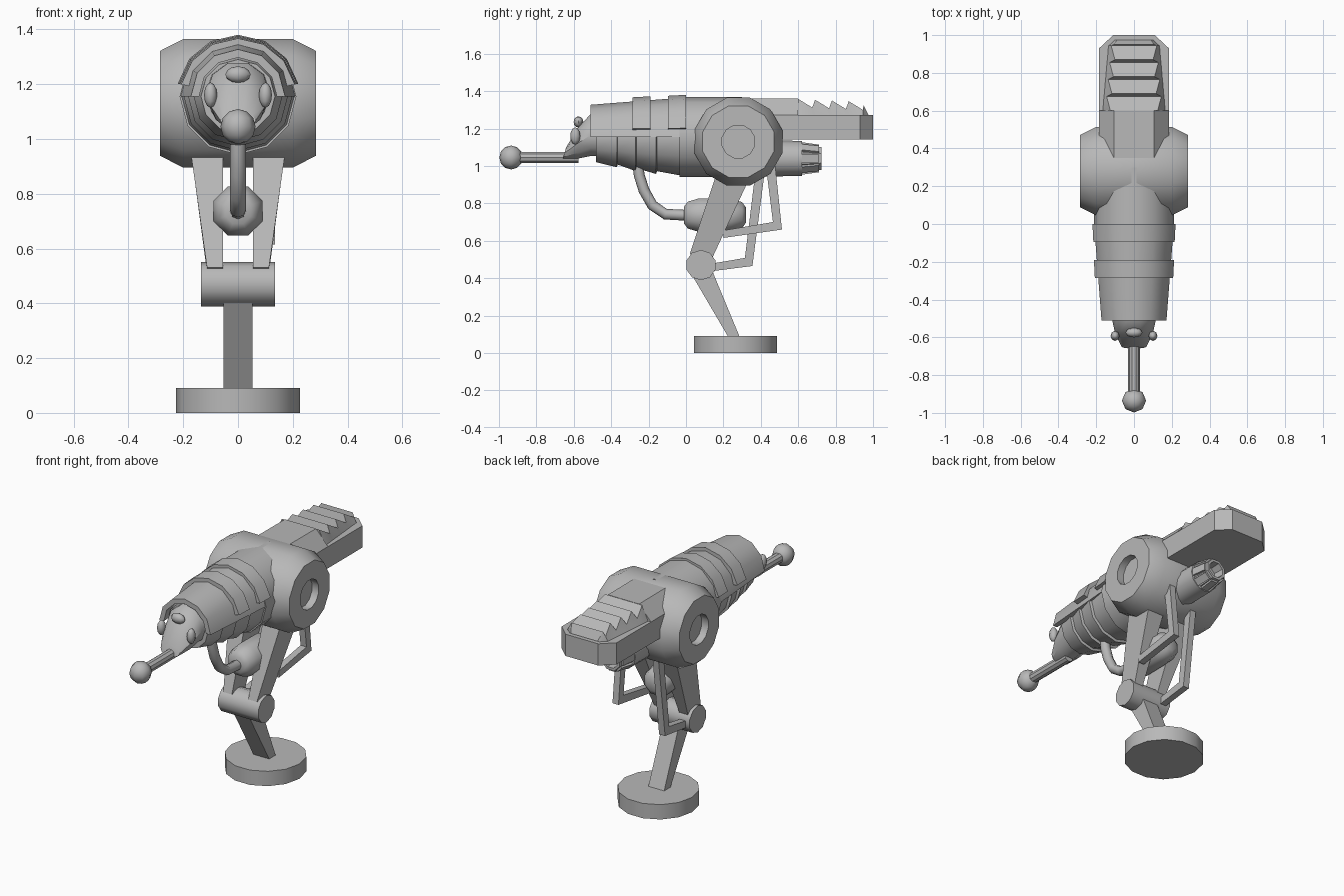
import bpy, bmesh, math
from mathutils import Vector

if "Cube" in bpy.data.objects:
    bpy.data.objects.remove(bpy.data.objects["Cube"])

grey = bpy.data.materials.new("plain_grey")
grey.diffuse_color = (0.48, 0.48, 0.48, 1)
grey.use_nodes = True
grey.node_tree.nodes["Principled BSDF"].inputs["Base Color"].default_value = grey.diffuse_color


def finish(name, bm, angle=35):
    bmesh.ops.recalc_face_normals(bm, faces=bm.faces)
    me = bpy.data.meshes.new(name)
    bm.to_mesh(me)
    bm.free()
    me.materials.append(grey)
    ob = bpy.data.objects.new(name, me)
    bpy.context.collection.objects.link(ob)
    bpy.ops.object.select_all(action='DESELECT')
    ob.select_set(True)
    bpy.context.view_layer.objects.active = ob
    bpy.ops.object.shade_smooth_by_angle(angle=math.radians(angle))
    return ob


def loft(name, rings, angle=35, loop=False):
    """Skin matching rings of points; cap the ends, or join them if loop."""
    bm = bmesh.new()
    vs = [[bm.verts.new(p) for p in r] for r in rings]
    n = len(vs[0])
    pairs = list(zip(vs, vs[1:])) + ([(vs[-1], vs[0])] if loop else [])
    for a, b in pairs:
        for i in range(n):
            j = (i + 1) % n
            bm.faces.new((a[i], a[j], b[j], b[i]))
    if not loop:
        bm.faces.new(vs[0])
        bm.faces.new(vs[-1])
    return finish(name, bm, angle)


def turned(name, axis, profile, centre, sides=12, offset=0, angle=35):
    """Solid of revolution along an axis; profile is (position, radius)."""
    rings = []
    for t, r in profile:
        ring = []
        for i in range(sides):
            a = 2 * math.pi * i / sides + math.radians(offset)
            u, v = r * math.cos(a), r * math.sin(a)
            p = {'x': (t, u, v), 'y': (u, t, v), 'z': (u, v, t)}[axis]
            ring.append(Vector(centre) + Vector(p))
        rings.append(ring)
    return loft(name, rings, angle)


def arch(name, y0, y1, r0, r1, thick, start, z=1.155, steps=6):
    """Curved shell over the top of the barrel."""
    rings = []
    for i in range(steps + 1):
        a = math.radians(start + (180 - 2 * start) * i / steps)
        rings.append([(r * math.cos(a), y, z + r * math.sin(a)) for y, r in
                      ((y0, r0), (y1, r1), (y1, r1 - thick), (y0, r0 - thick))])
    return loft(name, rings)


def ball(name, centre, scale, u=8, v=6):
    bm = bmesh.new()
    bmesh.ops.create_uvsphere(bm, u_segments=u, v_segments=v, radius=1)
    for p in bm.verts:
        p.co = Vector(c + s * q for c, s, q in zip(centre, scale, p.co))
    return finish(name, bm, 50)


def strut(name, x, half, path):
    """Flat bent bar in the y-z plane; path holds (outer, inner) point pairs."""
    return loft(name, [[(x - half, *a), (x + half, *a), (x + half, *b), (x - half, *b)]
                       for a, b in path], 20)


# Foot and leg
turned("foot", 'z', [(0, 0.227), (0.09, 0.227)], (0, 0.265, 0), 14)
strut("shin", 0, 0.053, [((0.03, 0.42), (0.14, 0.44)), ((0.275, 0.002), (0.322, 0.002))])
turned("knee", 'x', [(-0.135, 0.081), (0.135, 0.081)], (0, 0.08, 0.47), 10, 18, 40)
for s, side in ((-1, "left"), (1, "right")):
    loft("thigh_" + side, [
        [(s * 0.055, 0.02, 0.53), (s * 0.113, 0.02, 0.53),
         (s * 0.108, 0.125, 0.475), (s * 0.055, 0.125, 0.475)],
        [(s * 0.055, 0.19, 1.04), (s * 0.185, 0.19, 1.04),
         (s * 0.178, 0.37, 1.0), (s * 0.055, 0.37, 1.0)]], 20)

# Bent linkage bars behind the leg
strut("upper_linkage", 0.115, 0.02, [((0.475, 1.02), (0.425, 1.02)),
      ((0.513, 0.66), (0.465, 0.7)), ((0.2, 0.615), (0.2, 0.655))])
strut("lower_linkage", -0.088, 0.02, [((0.425, 1.0), (0.375, 1.0)),
      ((0.355, 0.465), (0.315, 0.508)), ((0.12, 0.435), (0.12, 0.475))])

# Hip drum with recessed ends
half = [(0.24, 0.09), (0.285, 0.09), (0.285, 0.198), (0.2, 0.243)]
turned("hip_drum", 'x', [(-x, r) for x, r in half] + half[::-1], (0, 0.28, 1.13), 12, 15)

# Barrel: stepped underside, rear section, upper shell, raised bands
turned("barrel_core", 'y', [(-0.48, 0.135), (-0.37, 0.162), (-0.365, 0.148),
       (-0.27, 0.182), (-0.265, 0.167), (-0.16, 0.198), (-0.155, 0.183),
       (-0.035, 0.205), (-0.035, 0.213), (0.3, 0.213)], (0, 0, 1.155))
arch("upper_shell", -0.51, 0.02, 0.172, 0.213, 0.03, 0)
arch("front_band", -0.285, -0.19, 0.212, 0.217, 0.04, 12)
arch("rear_band", -0.095, 0.0, 0.22, 0.225, 0.04, 12)

# Nose, its three bumps, and the rod with a ball tip
rings = []
for y, z, rx, rz, lean in ((-0.44, 1.165, 0.12, 0.12, 0), (-0.51, 1.165, 0.115, 0.118, 0),
                           (-0.58, 1.12, 0.1, 0.085, 0), (-0.65, 1.068, 0.065, 0.034, 0.01)):
    rings.append([(rx * math.cos(i * math.pi / 5), y + lean * math.sin(i * math.pi / 5),
                   z + rz * math.sin(i * math.pi / 5)) for i in range(10)])
loft("nose", rings, 40)
ball("top_bump", (0, -0.575, 1.235), (0.046, 0.026, 0.03))
for s in (-1, 1):
    ball("side_bump", (s * 0.1, -0.592, 1.16), (0.024, 0.027, 0.046))
turned("probe_rod", 'y', [(-0.9, 0.031), (-0.575, 0.031)], (0, 0, 1.045), 10)
ball("probe_tip", (0, -0.935, 1.045), (0.064, 0.063, 0.064), 8, 6)

# Tail: flat plate, sloped deck and row of sawtooth ridges
plan = [(-0.185, 0.28), (-0.185, 0.93), (-0.11, 1.0), (0.11, 1.0), (0.185, 0.93), (0.185, 0.28)]
loft("tail_plate", [[(x, y, z) for x, y in plan] for z in (1.14, 1.272)], 20)


def deck(y, w, top, h):
    return [(-w, y, 1.265), (-w, y, 1.272), (-top, y, h), (top, y, h), (w, y, 1.272), (w, y, 1.265)]


loft("tail_deck", [deck(0.28, 0.185, 0.105, 1.362), deck(0.6, 0.185, 0.105, 1.36)], 20)
teeth = []
for i, y in enumerate((0.6, 0.69, 0.78, 0.87)):
    w = 0.165 - 0.008 * i
    teeth += [deck(y, w, w - 0.04, 1.358 - 0.004 * i),
              deck(y + 0.075, w - 0.006, w - 0.02, 1.312 - 0.004 * i)]
teeth += [deck(0.95, 0.125, 0.105, 1.325), deck(0.975, 0.1, 0.09, 1.275)]
loft("tail_ridges", teeth, 20)

# Exhaust pipe with ribbed, hollow nozzle
turned("exhaust_pipe", 'y', [(0.28, 0.098), (0.62, 0.094)], (0, 0, 1.04))
turned("nozzle", 'y', [(0.6, 0.082), (0.725, 0.066), (0.725, 0.05), (0.66, 0.045)],
       (0, 0, 1.04), 8, 22.5, 30)
for i in range(8):
    a = i * math.pi / 4
    out, tan = Vector((math.cos(a), 0, math.sin(a))), Vector((-math.sin(a), 0, math.cos(a)))
    loft("nozzle_rib", [[Vector((0, y, 1.04)) + out * q + tan * w
                         for q, w in ((0.055, -0.022), (r, -0.022), (r, 0.022), (0.055, 0.022))]
                        for y, r in ((0.61, 0.088), (0.71, 0.074))], 20)

# Hanging tank and its feed hose
turned("tank", 'y', [(-0.01, 0.05), (0.01, 0.078), (0.07, 0.097), (0.24, 0.095),
       (0.3, 0.075), (0.32, 0.045)], (0, 0, 0.737), 8, 22.5, 50)
path = [(-0.26, 1.03), (-0.25, 0.95), (-0.225, 0.87), (-0.18, 0.79), (-0.11, 0.742), (0.02, 0.735)]
rings = []
for i, (y, z) in enumerate(path):
    a, b = path[max(i - 1, 0)], path[min(i + 1, len(path) - 1)]
    d = Vector((0, b[0] - a[0], b[1] - a[1])).normalized()
    n = Vector((0, -d.z, d.y))
    rings.append([Vector((0, y, z)) + 0.029 * (Vector((math.cos(t), 0, 0)) + n * math.sin(t))
                  for t in (k * math.pi / 4 for k in range(8))])
loft("feed_hose", rings, 50)
